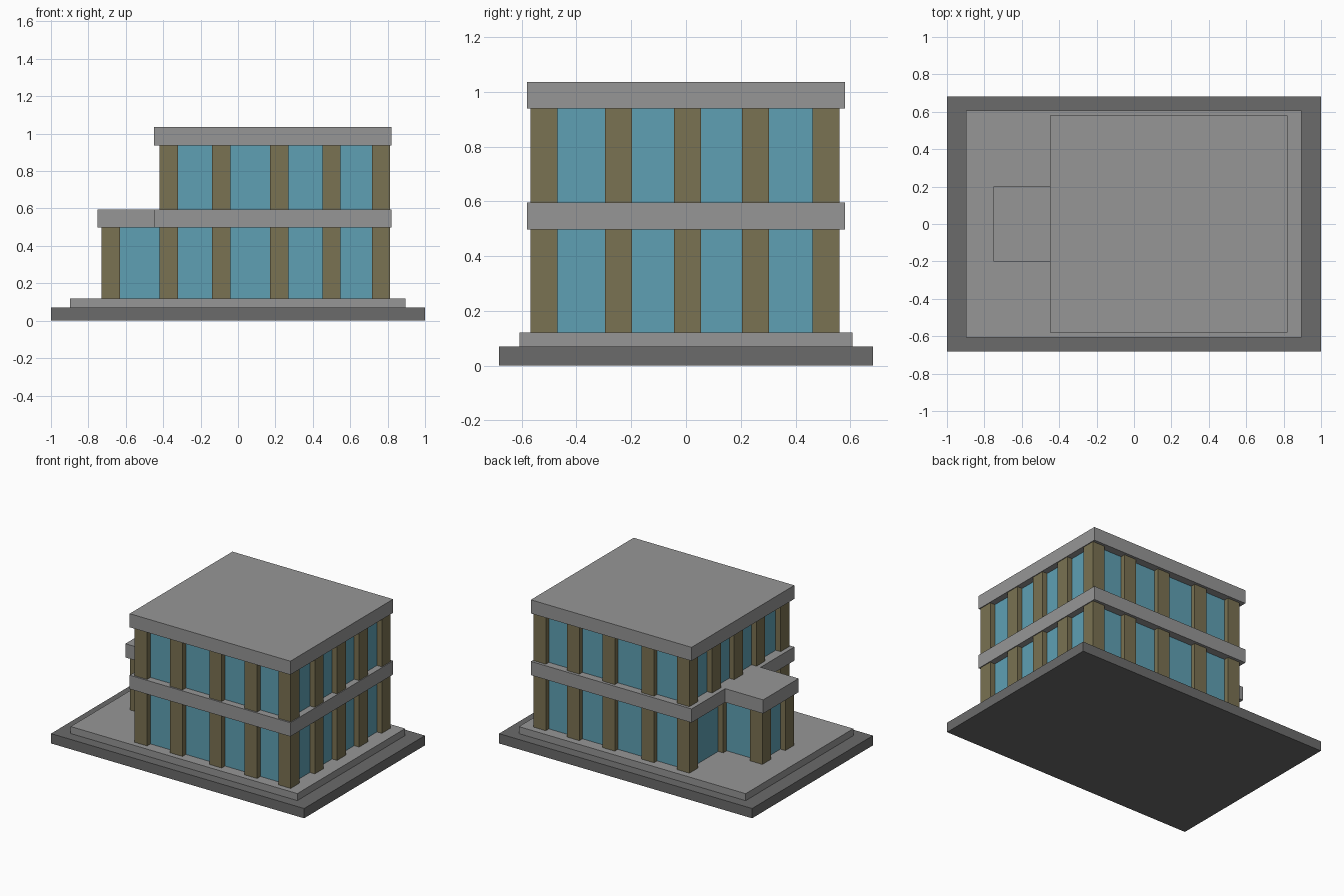
import bpy
import bmesh

if "Cube" in bpy.data.objects:
    bpy.data.objects.remove(bpy.data.objects["Cube"])


def material(name, rgb):
    m = bpy.data.materials.new(name)
    m.diffuse_color = (*rgb, 1)
    m.use_nodes = True
    m.node_tree.nodes["Principled BSDF"].inputs["Base Color"].default_value = m.diffuse_color
    return m


DARK = material("dark_grey", (0.147, 0.147, 0.147))
GREY = material("concrete", (0.305, 0.305, 0.305))
TAN = material("olive_stone", (0.195, 0.168, 0.084))
BLUE = material("blue_glass", (0.114, 0.352, 0.456))


def prism(name, outline, z0, z1, mat):
    """Extrude a counter-clockwise floor outline from z0 to z1."""
    bm = bmesh.new()
    face = bm.faces.new([bm.verts.new((x, y, z0)) for x, y in outline])
    top = bmesh.ops.extrude_face_region(bm, geom=[face])["geom"]
    for v in top:
        if isinstance(v, bmesh.types.BMVert):
            v.co.z = z1
    bmesh.ops.recalc_face_normals(bm, faces=bm.faces[:])
    mesh = bpy.data.meshes.new(name)
    bm.to_mesh(mesh)
    bm.free()
    mesh.materials.append(mat)
    obj = bpy.data.objects.new(name, mesh)
    bpy.context.collection.objects.link(obj)
    return obj


def box(name, x0, x1, y0, y1, z0, z1, mat):
    return prism(name, [(x0, y0), (x1, y0), (x1, y1), (x0, y1)], z0, z1, mat)


def pillar(name, x, y, z0, z1):
    h = 0.049
    return box(name, x - h, x + h, y - h, y + h, z0, z1, TAN)


# Floor levels
Z_BASE, Z_PLINTH, Z_SLAB, Z_UPPER, Z_ROOF, Z_TOP = 0.07, 0.12, 0.497, 0.595, 0.938, 1.035

# Stepped base
box("ground_base", -1, 1, -0.682, 0.682, 0, Z_BASE, DARK)
box("plinth", -0.897, 0.895, -0.608, 0.608, Z_BASE, Z_PLINTH, GREY)

# First-floor slab with entrance canopy, and roof slab
prism("floor_slab",
      [(-0.45, -0.58), (0.82, -0.58), (0.82, 0.58), (-0.45, 0.58),
       (-0.45, 0.2), (-0.75, 0.2), (-0.75, -0.2), (-0.45, -0.2)],
      Z_SLAB, Z_UPPER, GREY)
box("roof_slab", -0.45, 0.82, -0.58, 0.58, Z_ROOF, Z_TOP, GREY)

# Glazing, set back behind the pillars; the lower storey includes the porch
prism("lower_glass",
      [(-0.38, -0.53), (0.775, -0.53), (0.775, 0.525), (-0.38, 0.525),
       (-0.38, 0.14), (-0.69, 0.14), (-0.69, -0.14), (-0.38, -0.14)],
      Z_PLINTH, Z_SLAB, BLUE)
box("upper_glass", -0.38, 0.775, -0.53, 0.525, Z_UPPER, Z_ROOF, BLUE)

# Pillars around both storeys
XS = [-0.37, -0.09, 0.22, 0.5, 0.765]
YS = [-0.519, -0.247, 0.005, 0.254, 0.511]
for floor, z0, z1 in (("lower", Z_PLINTH, Z_SLAB), ("upper", Z_UPPER, Z_ROOF)):
    for x in XS:
        pillar(floor + "_front_pillar", x, YS[0], z0, z1)
        pillar(floor + "_back_pillar", x, YS[-1], z0, z1)
    for y in YS[1:-1]:
        pillar(floor + "_right_pillar", XS[-1], y, z0, z1)
        if floor == "upper":
            pillar("upper_left_pillar", XS[0], y, z0, z1)

# Porch pillars: outer corners and where the porch meets the wall
for side in (-1, 1):
    for x in (-0.68, XS[0]):
        pillar("porch_pillar", x, side * 0.13, Z_PLINTH, Z_SLAB)
